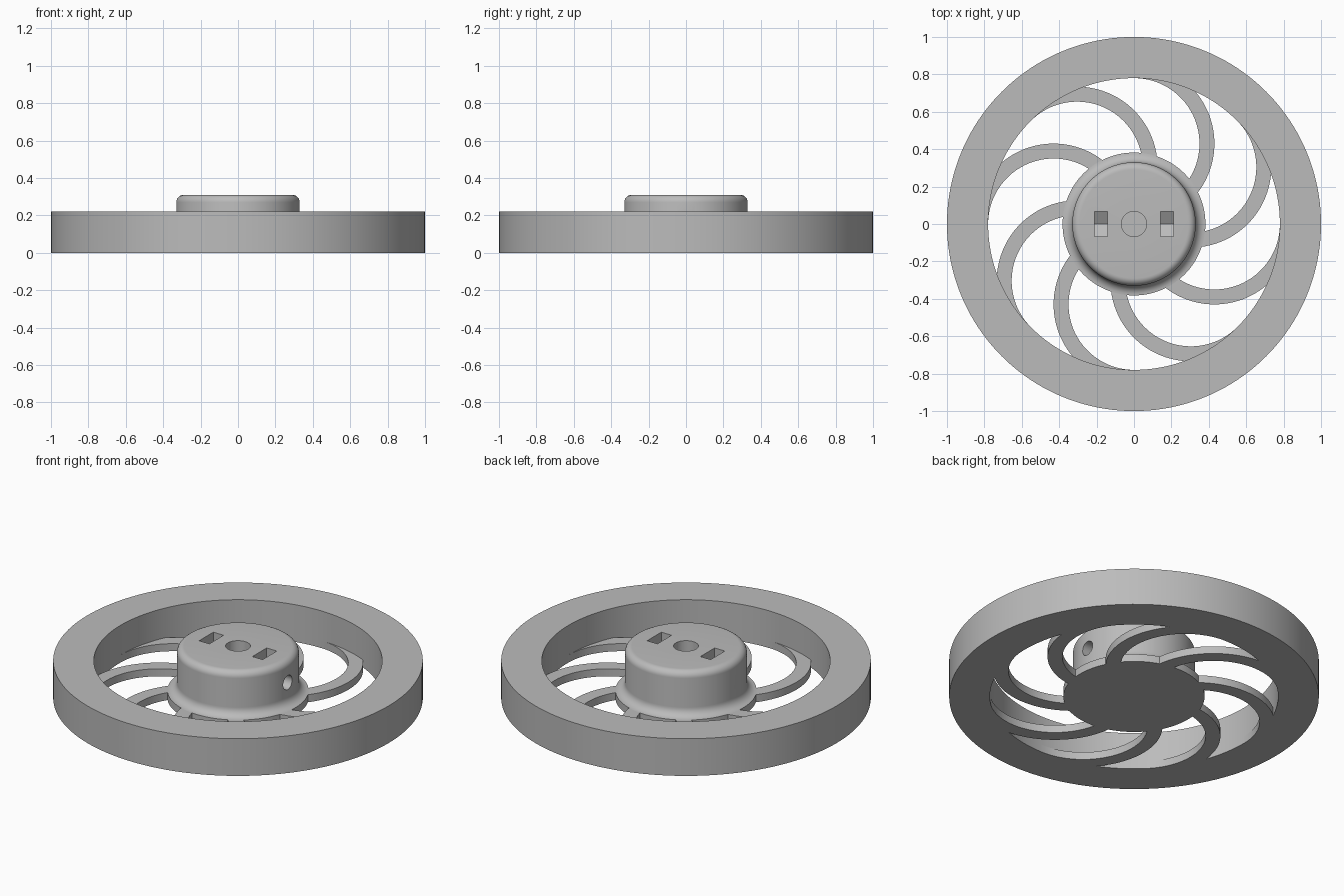
import bpy, bmesh, math
from mathutils import Matrix

if "Cube" in bpy.data.objects:
    bpy.data.objects.remove(bpy.data.objects["Cube"])

grey = bpy.data.materials.new("grey plastic")
grey.diffuse_color = (0.5, 0.5, 0.5, 1)
grey.use_nodes = True
grey.node_tree.nodes["Principled BSDF"].inputs["Base Color"].default_value = grey.diffuse_color


def make(name, bm):
    bmesh.ops.recalc_face_normals(bm, faces=bm.faces)
    mesh = bpy.data.meshes.new(name)
    bm.to_mesh(mesh)
    bm.free()
    ob = bpy.data.objects.new(name, mesh)
    bpy.context.collection.objects.link(ob)
    mesh.materials.append(grey)
    return ob


def smooth(ob):
    bpy.ops.object.select_all(action='DESELECT')
    ob.select_set(True)
    bpy.context.view_layer.objects.active = ob
    bpy.ops.object.shade_smooth_by_angle(angle=math.radians(30))


def revolve(name, profile, closed, steps=128):
    bm = bmesh.new()
    vs = [bm.verts.new((r, 0, z)) for r, z in profile]
    pairs = list(zip(vs, vs[1:])) + ([(vs[-1], vs[0])] if closed else [])
    edges = [bm.edges.new(p) for p in pairs]
    bmesh.ops.spin(bm, geom=vs + edges, cent=(0, 0, 0), axis=(0, 0, 1),
                   angle=math.tau, steps=steps, use_duplicate=False)
    bmesh.ops.remove_doubles(bm, verts=bm.verts, dist=1e-5)
    return make(name, bm)


def prism(name, points, axis_matrix, depth):
    """Extrude a flat outline along its local z, centred."""
    bm = bmesh.new()
    face = bm.faces.new([bm.verts.new((x, y, -depth / 2)) for x, y in points])
    ext = bmesh.ops.extrude_face_region(bm, geom=[face])
    top = [g for g in ext["geom"] if isinstance(g, bmesh.types.BMVert)]
    bmesh.ops.translate(bm, verts=top, vec=(0, 0, depth))
    bm.transform(axis_matrix)
    return make(name, bm)


def circle(r, n):
    return [(r * math.cos(math.tau * i / n), r * math.sin(math.tau * i / n)) for i in range(n)]


# Outer rim
RIM_IN, WEB = 0.78, 0.045
smooth(revolve("rim", [(RIM_IN, 0), (1, 0), (1, 0.222), (RIM_IN, 0.222)], True, 160))

# Curved spokes: arc bands that touch the inside of the rim
C, R_OUT, R_IN, N = 0.43, 0.43, 0.35, 48
bm = bmesh.new()
for k in range(8):
    turn = Matrix.Rotation(k * math.tau / 8, 4, 'Z')
    rows = []
    for i in range(N + 1):
        a = math.radians(230 + 130 * i / N)
        clip = -C * math.cos(a) + math.sqrt((RIM_IN + 0.006) ** 2 - (C * math.sin(a)) ** 2)
        ring = [(R_IN, 0), (min(R_OUT, clip), 0), (min(R_OUT, clip), WEB), (R_IN, WEB)]
        rows.append([bm.verts.new(turn @ Matrix.Translation(
            (C + d * math.cos(a), d * math.sin(a), z)).to_translation()) for d, z in ring])
    for p, q in zip(rows, rows[1:]):
        for j in range(4):
            bm.faces.new((p[j], p[(j + 1) % 4], q[(j + 1) % 4], q[j]))
    bm.faces.new(rows[0])
    bm.faces.new(rows[-1])
smooth(make("spokes", bm))

# Hub: flange, concave fillet, rounded top edge
HUB, TOP, FIL, RND = 0.33, 0.31, 0.052, 0.04
quarter = [math.radians(90 * i / 8) for i in range(9)]
profile = [(0, 0), (HUB + FIL, 0)]
profile += [(HUB + FIL - FIL * math.sin(t), WEB + FIL - FIL * math.cos(t)) for t in quarter]
profile += [(HUB - RND + RND * math.cos(t), TOP - RND + RND * math.sin(t)) for t in quarter]
profile += [(0, TOP)]
hub = revolve("hub", profile, False)

# Hub cutters: shaft bore, two nut slots with pointed floors, two screw holes
AXLE_Z, NUT = 0.18, 0.067
along_x = Matrix(((0, 0, 1, 0), (1, 0, 0, 0), (0, 1, 0, 0), (0, 0, 0, 1)))
tip = NUT / math.cos(math.radians(30))
slot = [(-NUT, 0.4), (-NUT, AXLE_Z - tip / 2), (0, AXLE_Z - tip),
        (NUT, AXLE_Z - tip / 2), (NUT, 0.4)]
cutters = [prism("shaft_bore_cutter", circle(0.067, 48), Matrix.Translation((0, 0, 0.245)), 0.4)]
for s in (-1, 1):
    cutters.append(prism("nut_slot_cutter", slot, Matrix.Translation((s * 0.176, 0, 0)) @ along_x, 0.068))
    cutters.append(prism("screw_hole_cutter", circle(0.042, 32),
                         Matrix.Translation((s * 0.22, 0, AXLE_Z)) @ along_x, 0.36))
bpy.context.view_layer.objects.active = hub
for cutter in cutters:
    cutter.hide_render = True
    mod = hub.modifiers.new("cut", 'BOOLEAN')
    mod.operation, mod.solver, mod.object = 'DIFFERENCE', 'EXACT', cutter
    bpy.ops.object.modifier_apply(modifier=mod.name)
for cutter in cutters:
    bpy.data.objects.remove(cutter)
smooth(hub)
